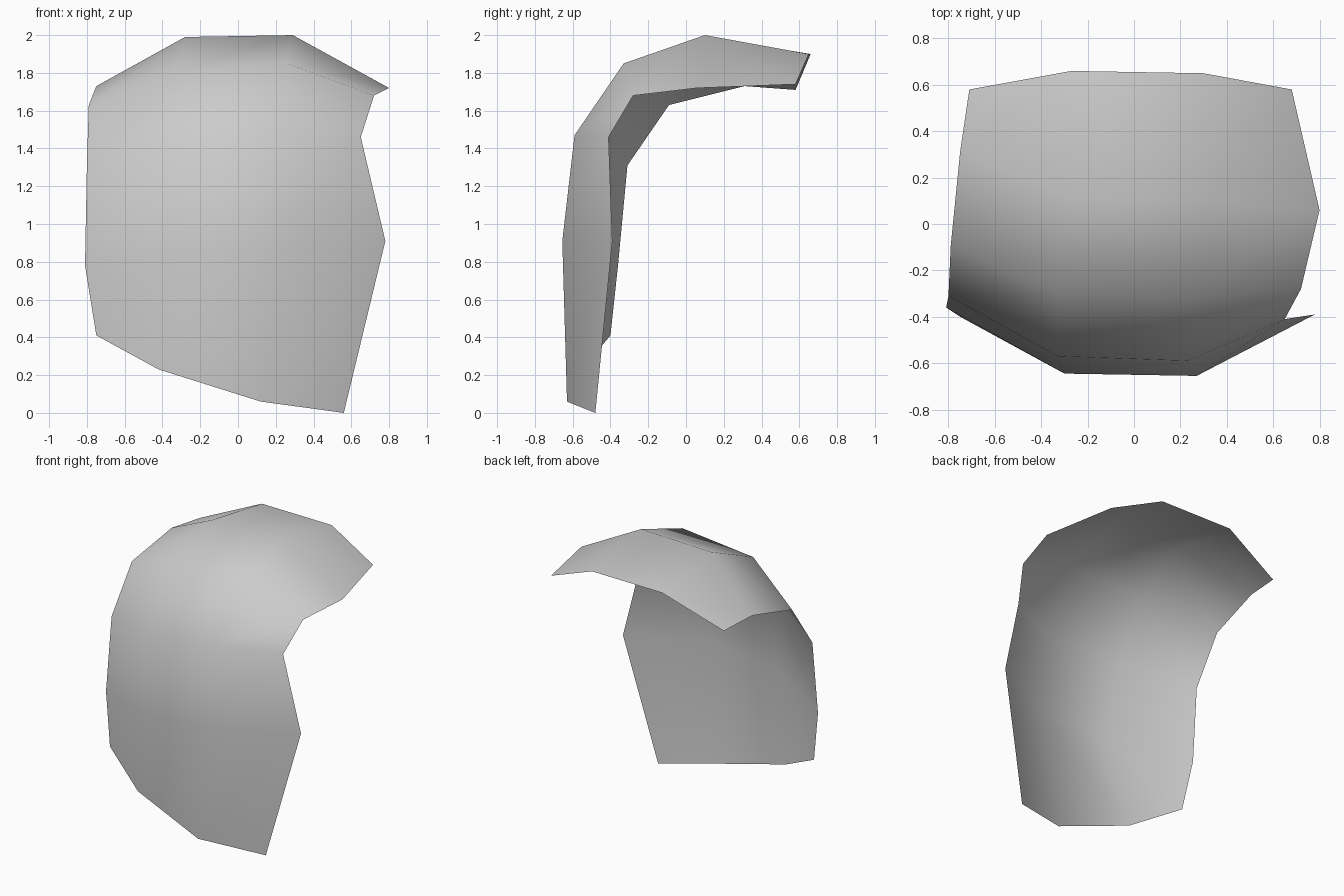
import bpy
import bmesh

# Remove the default object
default = bpy.data.objects.get("Cube")
if default:
    bpy.data.objects.remove(default, do_unlink=True)


def make_material(name, color):
    material = bpy.data.materials.new(name)
    material.use_nodes = True
    material.diffuse_color = color
    material.node_tree.nodes["Principled BSDF"].inputs["Base Color"].default_value = color
    return material


def loft(name, profiles, material):
    """Skin a thin open sheet between neighbouring profiles of equal length."""
    mesh = bpy.data.meshes.new(name)
    bm = bmesh.new()
    columns = [[bm.verts.new(point) for point in profile] for profile in profiles]
    for near, far in zip(columns, columns[1:]):
        for i in range(len(near) - 1):
            face = bm.faces.new((near[i], far[i], far[i + 1], near[i + 1]))
            face.smooth = True
    bm.normal_update()
    bm.to_mesh(mesh)
    bm.free()
    mesh.materials.append(material)
    shell = bpy.data.objects.new(name, mesh)
    bpy.context.collection.objects.link(shell)
    return shell


# Lengthwise profiles, each running from the lower front edge over to the back
right_edge = [(-.75, -.4, .41), (-.81, -.36, .78), (-.8, -.31, 1.31),
              (-.79, -.09, 1.63), (-.75, .31, 1.73), (-.71, .58, 1.71)]
right_ridge = [(-.42, -.55, .23), (-.3, -.645, .85), (-.33, -.57, 1.43),
               (-.33, -.3, 1.81), (-.28, .11, 1.99), (-.27, .66, 1.9)]
left_ridge = [(.12, -.63, .06), (.27, -.655, .91), (.23, -.59, 1.47),
              (.26, -.33, 1.85), (.29, .1, 2), (.3, .65, 1.9)]
left_edge = [(.56, -.48, 0), (.78, -.39, .91), (.65, -.41, 1.46),
             (.72, -.28, 1.68), (.8, .06, 1.72), (.68, .58, 1.74)]

# Curved plate with an overhanging top
gray = make_material("light gray", (.6, .6, .6, 1))
loft("curved_plate", [right_edge, right_ridge, left_ridge, left_edge], gray)
